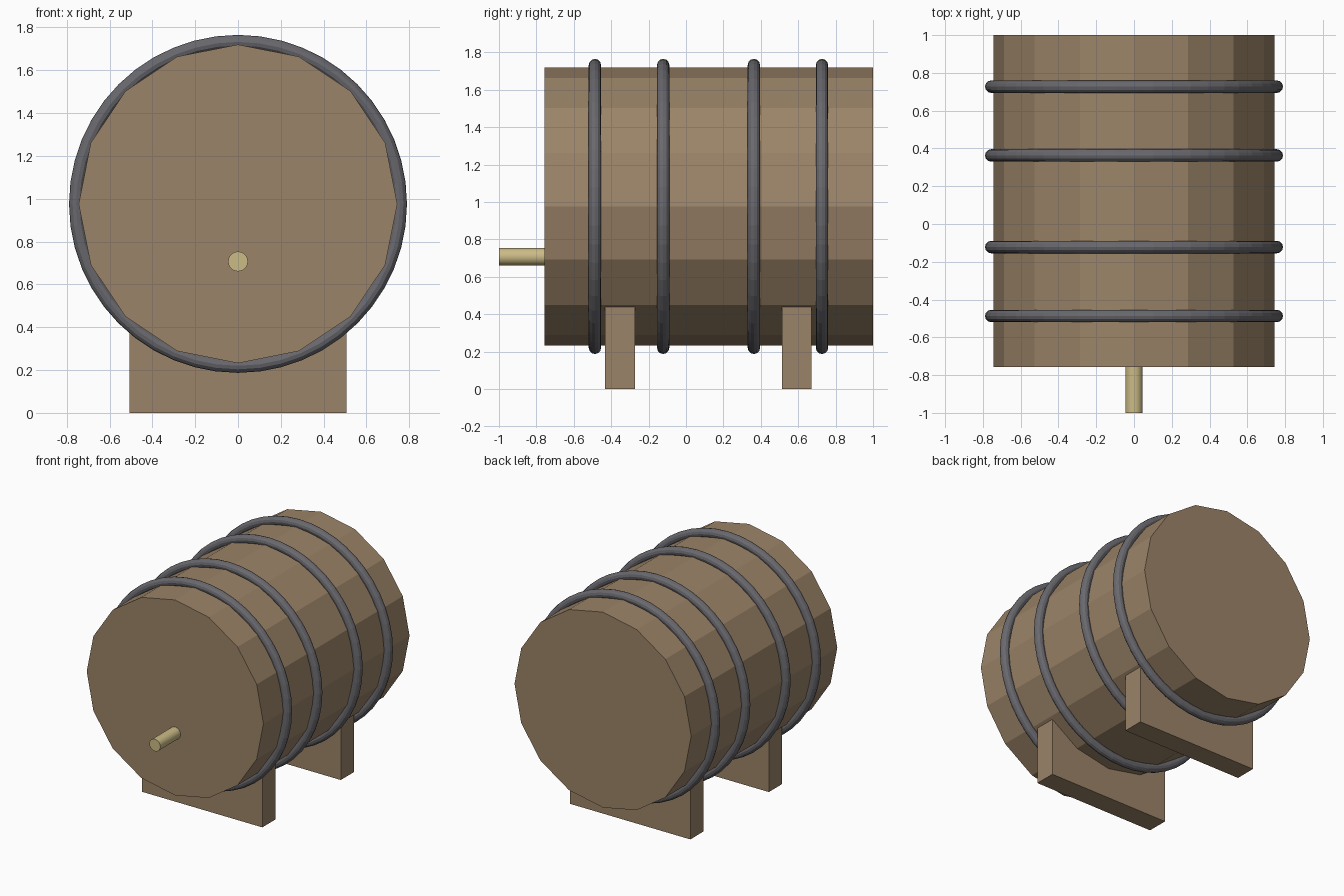
import bpy
from math import pi

if "Cube" in bpy.data.objects:
    bpy.data.objects.remove(bpy.data.objects["Cube"])

CZ = 0.976  # height of the barrel axis


def material(name, rgb):
    m = bpy.data.materials.new(name)
    m.diffuse_color = (*rgb, 1)
    m.use_nodes = True
    m.node_tree.nodes["Principled BSDF"].inputs["Base Color"].default_value = m.diffuse_color
    return m


wood = material("wood", (0.33, 0.23, 0.14))
iron = material("iron", (0.14, 0.14, 0.155))
brass = material("brass", (0.6, 0.5, 0.24))


def finish(name, mat):
    ob = bpy.context.object
    ob.name = name
    ob.data.materials.append(mat)
    return ob


def cylinder_y(name, sides, radius, y0, y1, z, mat):
    bpy.ops.mesh.primitive_cylinder_add(
        vertices=sides, radius=radius, depth=y1 - y0,
        location=(0, (y0 + y1) / 2, z), rotation=(pi / 2, 0, 0))
    return finish(name, mat)


# Barrel body: 16 flat staves
cylinder_y("barrel_body", 16, 0.744, -0.757, 1.0, CZ, wood)

# Spigot in the front lid
cylinder_y("spigot", 32, 0.046, -1.0, -0.74, 0.707, brass)
bpy.ops.object.shade_smooth_by_angle()

# Iron hoops
for i, y in enumerate((-0.487, -0.122, 0.363, 0.727)):
    bpy.ops.mesh.primitive_torus_add(
        major_segments=48, minor_segments=12,
        major_radius=0.756, minor_radius=0.033,
        location=(0, y, CZ), rotation=(pi / 2, 0, 0))
    finish(f"hoop_{i + 1}", iron)

# Cradle blocks under the barrel
for name, y in (("front_cradle", -0.352), ("back_cradle", 0.592)):
    bpy.ops.mesh.primitive_cube_add(size=1, location=(0, y, 0.219))
    ob = finish(name, wood)
    ob.scale = (1.014, 0.16, 0.438)
    bpy.ops.object.transform_apply(location=False, rotation=False, scale=True)
